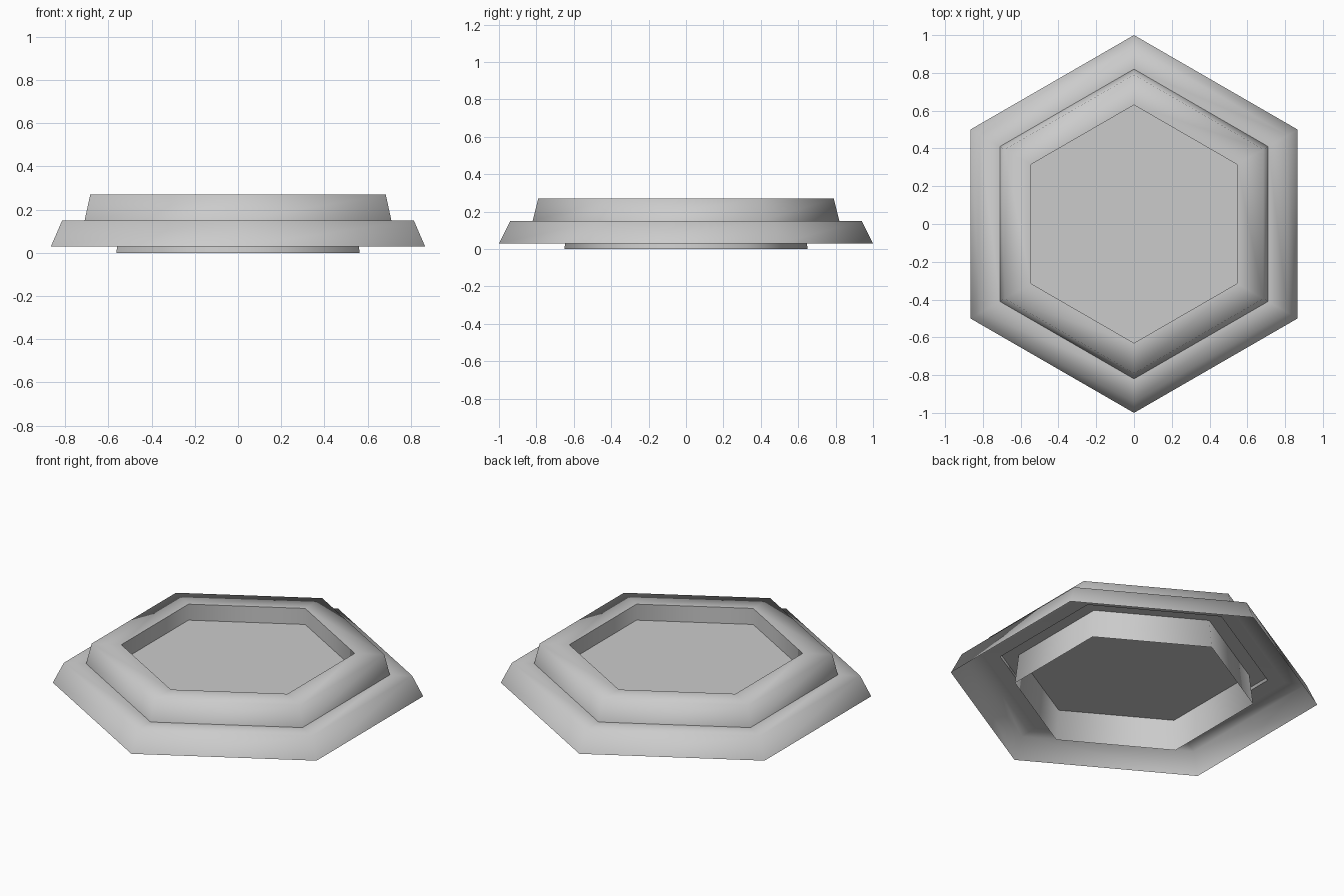
import bpy
import bmesh
from math import cos, sin, pi

cube = bpy.data.objects.get("Cube")
if cube:
    bpy.data.objects.remove(cube)

grey = bpy.data.materials.new("plain grey")
grey.use_nodes = True
colour = (0.6, 0.6, 0.6, 1)
grey.diffuse_color = colour
grey.node_tree.nodes["Principled BSDF"].inputs["Base Color"].default_value = colour

SIDES = 6


def hex_shell(name, profile, cap=False):
    """Sweep (radius, height) points around a hexagon with corners on y."""
    bm = bmesh.new()
    rings = []
    for radius, z in profile:
        angles = [pi / 2 + 2 * pi * i / SIDES for i in range(SIDES)]
        rings.append([bm.verts.new((radius * cos(a), radius * sin(a), z)) for a in angles])
    for low, high in zip(rings, rings[1:]):
        for i in range(SIDES):
            j = (i + 1) % SIDES
            bm.faces.new((low[i], low[j], high[j], high[i]))
    if cap:
        bm.faces.new(rings[-1])
    for face in bm.faces:
        face.smooth = True
    mesh = bpy.data.meshes.new(name)
    bm.to_mesh(mesh)
    bm.free()
    mesh.materials.append(grey)
    obj = bpy.data.objects.new(name, mesh)
    bpy.context.collection.objects.link(obj)
    return obj


FLOOR = 0.175

# Stepped outer body, open underneath
hex_shell("lower_skirt", [(1.0, 0.03), (0.94, 0.15), (0.82, 0.15)])
hex_shell("upper_tier", [(0.82, 0.15), (0.79, 0.27), (0.63, 0.27)])

# Recessed tray
hex_shell("recess_wall", [(0.63, 0.27), (0.63, FLOOR)])
hex_shell("recess_floor", [(0.63, FLOOR)], cap=True)

# Foot ring and the stepped collar around it
hex_shell("foot_ring", [(0.65, 0.0), (0.63, FLOOR)])
hex_shell("collar_inner", [(0.63, FLOOR), (0.73, FLOOR)])
hex_shell("collar_step", [(0.73, FLOOR), (0.73, 0.155)])
hex_shell("collar_outer", [(0.73, 0.155), (0.82, 0.15)])
